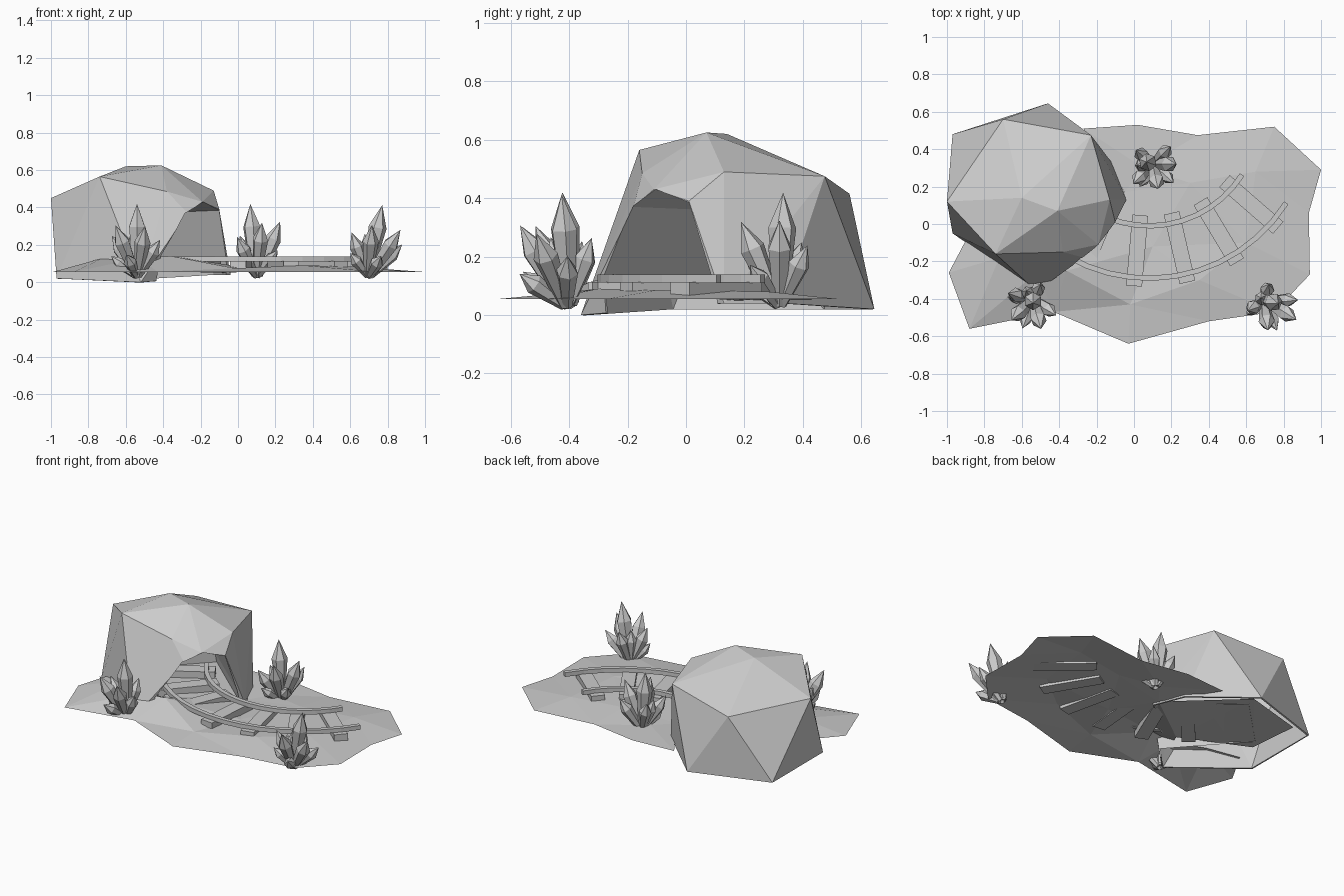
import bpy, bmesh, math
from mathutils import Vector, Matrix
from mathutils.bvhtree import BVHTree
from mathutils.geometry import delaunay_2d_cdt

if "Cube" in bpy.data.objects:
    bpy.data.objects.remove(bpy.data.objects["Cube"])

stone = bpy.data.materials.new("pale_grey")
stone.use_nodes = True
grey = (0.6, 0.6, 0.6, 1)
stone.diffuse_color = grey
stone.node_tree.nodes["Principled BSDF"].inputs["Base Color"].default_value = grey


def add_object(name, bm):
    mesh = bpy.data.meshes.new(name)
    bm.to_mesh(mesh)
    bm.free()
    mesh.materials.append(stone)
    obj = bpy.data.objects.new(name, mesh)
    bpy.context.collection.objects.link(obj)
    return obj


# Ground: a thin uneven sheet with a tongue that runs into the tunnel
rim = [(-.99, -.26, .055), (-.88, -.56, .055), (-.43, -.47, .055), (-.03, -.64, .055),
       (.4, -.52, .055), (.75, -.47, .055), (.94, -.27, .055), (.935, .06, .055),
       (1, .29, .055), (.75, .52, .055), (.34, .475, .055), (.02, .53, .055),
       (-.27, .51, .055), (-.05, .17, .05), (-.48, .55, .06), (-.88, .44, .06),
       (-.85, .1, .06), (-.44, -.13, .08), (-.52, -.26, .13), (-.72, -.18, .13), (-.89, -.07, .08)]
bumps = [(-.36, -.25, .14), (-.02, -.43, .075), (.1, -.12, .07), (.3, .22, .08),
         (.35, -.3, .09), (.6, -.1, .085), (.65, .28, .08), (.05, .3, .06)]
points = rim + bumps
flat = [Vector(p[:2]) for p in points]
_, _, tris, _, _, _ = delaunay_2d_cdt(flat, [], [list(range(len(rim)))], 1, 1e-5)
bm = bmesh.new()
verts = [bm.verts.new(p) for p in points]
for tri in tris:
    bm.faces.new([verts[i] for i in tri])
add_object("ground", bm)

# Rock: faceted shell, open underneath
rock_points = [(-.6, .14, .62), (-.41, .07, .625), (-.74, -.16, .565), (-1, .12, .45),
               (-.7, .56, .415), (-.23, .475, .475), (-.13, .13, .49), (-.38, -.15, .485),
               (-.97, .48, .02), (-.46, .645, .02), (-.97, -.05, .02), (-.52, -.36, 0),
               (-.1, .01, .39), (-.04, .13, .04), (-.12, .33, .04),
               (-.27, -.18, .37), (-.19, -.11, .43), (-.41, -.27, .14)]
bm = bmesh.new()
for p in rock_points:
    bm.verts.new(p)
bmesh.ops.convex_hull(bm, input=bm.verts)
bm.normal_update()
surface = BVHTree.FromBMesh(bm)
under = [f for f in bm.faces if f.normal.z < -.6]
bmesh.ops.delete(bm, geom=under, context='FACES')
rock = add_object("rock", bm)
shell = rock.modifiers.new("shell", 'SOLIDIFY')
shell.thickness = .012
shell.offset = -1

# Tunnel mouth: an arched prism cut through the front corner of the rock
along = Vector((.707, .707, 0))
into = Vector((-.707, .707, 0))
middle = Vector((-.22, -.09, 0))
arch = [(-.28, .06), (-.27, .14), (-.11, .37), (.015, .43), (.155, .385), (.233, .14), (.25, .06)]


def in_arch(u, v, depth):
    return middle + along * u + Vector((0, 0, v)) + into * depth


bm = bmesh.new()
sill = [(.26, -.1), (-.29, -.1)]
face = bm.faces.new([bm.verts.new(in_arch(u, v, -.3)) for u, v in arch + sill])
res = bmesh.ops.extrude_face_region(bm, geom=[face])
bmesh.ops.translate(bm, vec=into * .6, verts=[g for g in res["geom"] if isinstance(g, bmesh.types.BMVert)])
bmesh.ops.recalc_face_normals(bm, faces=bm.faces)
cutter = add_object("mouth_cutter", bm)
cutter.hide_render = True
cutter.hide_viewport = True
cut = rock.modifiers.new("mouth", 'BOOLEAN')
cut.operation = 'DIFFERENCE'
cut.object = cutter

# Tunnel lining: from the rock surface back to an end wall
bm = bmesh.new()
front, back = [], []
for u, v in arch:
    hit = surface.ray_cast(in_arch(u, v, -.5), into)[0]
    front.append(bm.verts.new(hit or in_arch(u, v, 0)))
    back.append(bm.verts.new(in_arch(u * .85, v * .95, .6)))
for k in range(len(arch) - 1):
    bm.faces.new((front[k], front[k + 1], back[k + 1], back[k]))
bm.faces.new(back)
add_object("tunnel_lining", bm)

# Track: two concentric rails over radial sleepers
centre = Vector((.08, .58, 0))


def polar(radius, degrees, z):
    a = math.radians(degrees)
    return centre + Vector((radius * math.cos(a), radius * math.sin(a), z))


def rail(name, radius):
    bm = bmesh.new()
    rings = []
    for i in range(16):
        a = -32.5 - i * 8
        rings.append([bm.verts.new(polar(radius + dr, a, z))
                      for dr, z in ((-.014, .11), (.014, .11), (.014, .138), (-.014, .138))])
    for r0, r1 in zip(rings, rings[1:]):
        for k in range(4):
            bm.faces.new((r0[k], r0[k - 1], r1[k - 1], r1[k]))
    bm.faces.new(rings[0])
    bm.faces.new(rings[-1])
    bmesh.ops.recalc_face_normals(bm, faces=bm.faces)
    add_object(name, bm)


rail("inner_rail", .59)
rail("outer_rail", .87)

for i in range(7):
    angle = -41 - 18 * i
    bm = bmesh.new()
    place = (Matrix.Translation(polar(.725, angle, .09))
             @ Matrix.Rotation(math.radians(angle), 4, 'Z') @ Matrix.Diagonal((.38, .085, .045, 1)))
    bmesh.ops.create_cube(bm, size=1, matrix=place)
    add_object("sleeper_%d" % (i + 1), bm)


# Crystals: six-sided spindles fanned out from a common base
def spindle(bm, matrix, length, radius):
    lower, upper = [[bm.verts.new(matrix @ Vector((r * math.cos(k * math.pi / 3),
                                                   r * math.sin(k * math.pi / 3), z)))
                     for k in range(6)] for r, z in ((radius * .5, 0), (radius, length * .68))]
    tip = bm.verts.new(matrix @ Vector((0, 0, length)))
    for k in range(6):
        bm.faces.new((lower[k - 1], lower[k], upper[k], upper[k - 1]))
        bm.faces.new((upper[k - 1], upper[k], tip))
    bm.faces.new(lower[::-1])


# Each shard: direction, tilt, length
shards = [(160, 4, .38), (0, 22, .31), (45, 32, .24), (225, 34, .25), (240, 52, .17),
          (282, 24, .31), (318, 46, .2), (140, 27, .24), (185, 20, .22)]
clusters = [("back_crystals", (.1, .32, .04), 0, (0, 0)),
            ("left_crystals", (-.54, -.4, .04), -70, (9, 0)),
            ("right_crystals", (.7, -.41, .04), -35, (7, 14))]
for name, base, turn, lean in clusters:
    bm = bmesh.new()
    whole = (Matrix.Translation(base) @ Matrix.Rotation(math.radians(lean[0]), 4, 'X')
             @ Matrix.Rotation(math.radians(lean[1]), 4, 'Y')
             @ Matrix.Rotation(math.radians(turn), 4, 'Z'))
    for heading, tilt, length in shards:
        aim = (Matrix.Rotation(math.radians(heading), 4, 'Z')
               @ Matrix.Rotation(math.radians(tilt), 4, 'Y') @ Matrix.Translation((.01, 0, 0)))
        spindle(bm, whole @ aim, length, .02 + length * .075)
    add_object(name, bm)
